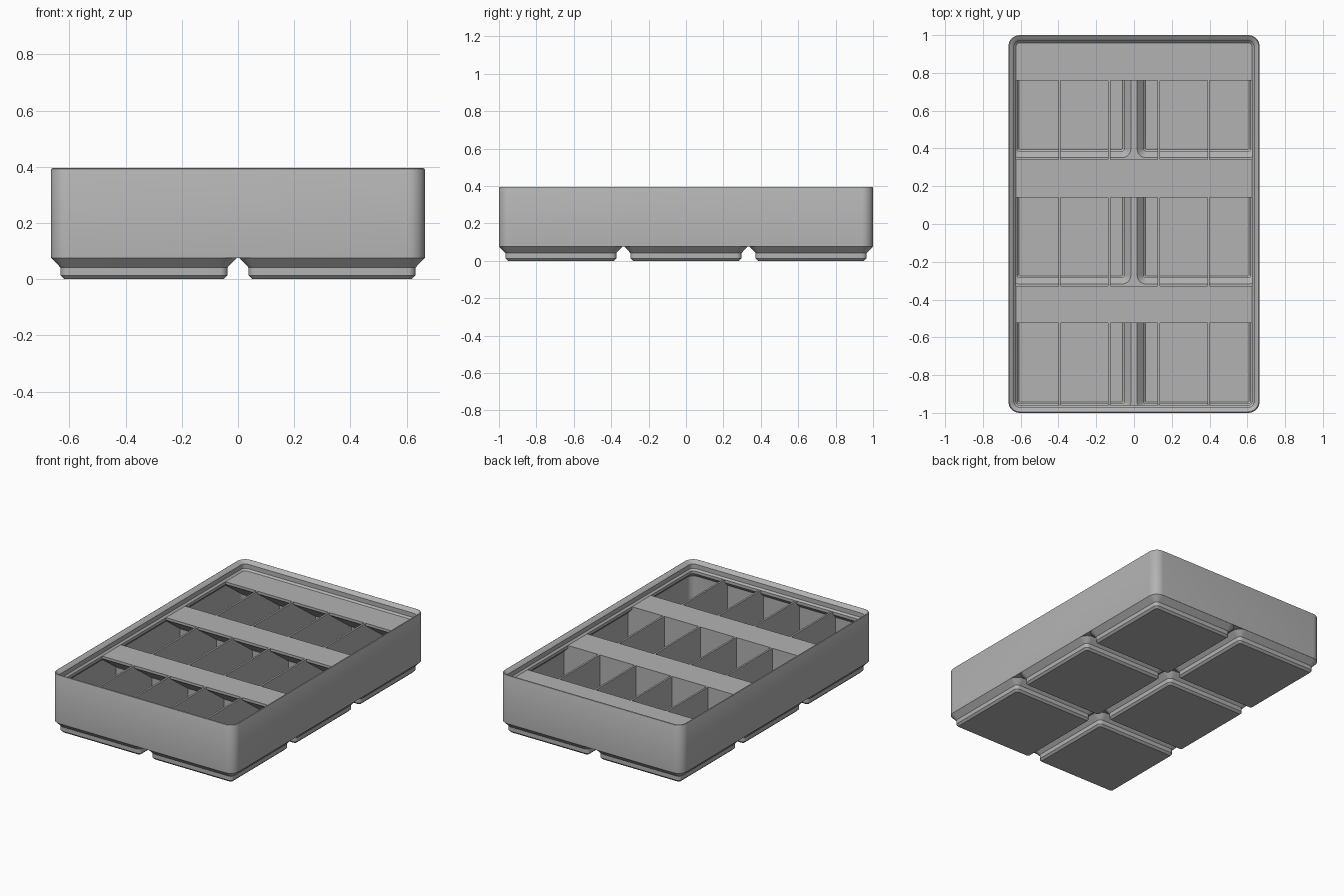
import bpy, bmesh, math

if "Cube" in bpy.data.objects:
    bpy.data.objects.remove(bpy.data.objects["Cube"])

CELL = 0.669                       # pitch of the feet
COLS, ROWS = (-0.5, 0.5), (-1, 0, 1)
HX, HY, R = 0.665, 1.0, 0.06       # body half sizes and corner radius
RIM, WALL = 0.335, 0.012           # divider top and wall thickness

grey = bpy.data.materials.new("plastic_grey")
grey.use_nodes = True
grey.diffuse_color = (0.45, 0.45, 0.45, 1)
grey.node_tree.nodes["Principled BSDF"].inputs["Base Color"].default_value = (0.45, 0.45, 0.45, 1)


def finish(bm, name):
    bmesh.ops.recalc_face_normals(bm, faces=bm.faces[:])
    mesh = bpy.data.meshes.new(name)
    bm.to_mesh(mesh)
    bm.free()
    mesh.materials.append(grey)
    ob = bpy.data.objects.new(name, mesh)
    bpy.context.collection.objects.link(ob)
    return ob


def ring(bm, cx, cy, hx, hy, r, z, steps=8):
    """Rounded rectangle of vertices."""
    verts = []
    for k, (sx, sy) in enumerate(((1, 1), (-1, 1), (-1, -1), (1, -1))):
        for i in range(steps + 1):
            a = (k + i / steps) * math.pi / 2
            verts.append(bm.verts.new((cx + sx * (hx - r) + r * math.cos(a),
                                       cy + sy * (hy - r) + r * math.sin(a), z)))
    return verts


def loft(bm, cx, cy, hx, hy, profile, radius):
    """Solid through rounded rectangles; profile holds (inset, height)."""
    rings = [ring(bm, cx, cy, hx - d, hy - d, max(radius - d, 0.008), z) for d, z in profile]
    n = len(rings[0])
    for a, b in zip(rings, rings[1:]):
        for i in range(n):
            j = (i + 1) % n
            bm.faces.new((a[i], a[j], b[j], b[i]))
    bm.faces.new(rings[0])
    bm.faces.new(rings[-1])


def prism(bm, outline, x0, x1, y=0):
    """Side outline of (y, z) points extruded along x."""
    a, b = [[bm.verts.new((x, y + p, z)) for p, z in outline] for x in (x0, x1)]
    bm.faces.new(a)
    bm.faces.new(b)
    for i in range(len(a)):
        j = (i + 1) % len(a)
        bm.faces.new((a[i], a[j], b[j], b[i]))


def cells(name, profile, radius):
    """One loft per grid cell."""
    bm = bmesh.new()
    for c in COLS:
        for r in ROWS:
            loft(bm, c * CELL, r * CELL, CELL / 2, CELL / 2, profile, radius)
    return finish(bm, name)


def combine(target, other, operation):
    mod = target.modifiers.new(operation.lower(), 'BOOLEAN')
    mod.operation = operation
    mod.solver = 'EXACT'
    mod.object = other
    bpy.context.view_layer.objects.active = target
    bpy.ops.object.modifier_apply(modifier=mod.name)
    bpy.data.objects.remove(other)


# Bin body: outer wall, stacking lip, then inner wall down to the floor
bm = bmesh.new()
loft(bm, 0, 0, HX, HY, [
    (0, 0.076), (0, 0.389), (0.002, 0.393), (0.006, 0.395), (0.010, 0.394),
    (0.030, 0.375), (0.030, 0.346), (0.041, RIM), (0.041, 0.316),
    (WALL, 0.287), (WALL, 0.083)], R)
body = finish(bm, "bin_body")

# Stepped feet, and the hollows that carry the compartments down into them
feet = cells("feet", [(0.051, 0), (0.038, 0.013), (0.038, 0.041),
                      (0.004, 0.076), (0.004, 0.080)], 0.064)
hollows = cells("foot_hollows", [(0.060, 0.016), (0.052, 0.024), (0.052, 0.046),
                                 (0.0165, 0.0815), (0.0165, 0.1)], 0.064)
combine(body, feet, 'UNION')
combine(body, hollows, 'DIFFERENCE')

# Walls between the three rows
bm = bmesh.new()
h = WALL / 2
for s in (-0.5, 0.5):
    prism(bm, [(-h, 0.079), (h, 0.079), (h, RIM), (-h, RIM)], -0.658, 0.658, s * CELL)
row_walls = finish(bm, "row_walls")

# Thin dividers making five compartments per row, following the foot hollows
half = [(0.286, 0.010), (0.289, 0.043), (0.329, 0.083), (0.329, RIM)]
outline = half + [(-y, z) for y, z in reversed(half)]
bm = bmesh.new()
for r in ROWS:
    for k in (-1.5, -0.5, 0.5, 1.5):
        x = k * 0.263
        prism(bm, outline, x - h, x + h, r * CELL)
dividers = finish(bm, "compartment_dividers")

# Label shelves with sloping undersides along the back of each row
bm = bmesh.new()
for front, back in ((-0.525, -0.334), (0.14, 0.335), (0.76, 0.98)):
    drop = (back - front) * math.tan(math.radians(36))
    prism(bm, [(front, RIM), (front, 0.318), (back, 0.318 - drop), (back, RIM)], -0.645, 0.645)
shelves = finish(bm, "label_shelves")

# Smooth the rounded corners, keep the steps crisp
bpy.ops.object.select_all(action='DESELECT')
body.select_set(True)
bpy.context.view_layer.objects.active = body
bpy.ops.object.shade_smooth_by_angle(angle=math.radians(30))
